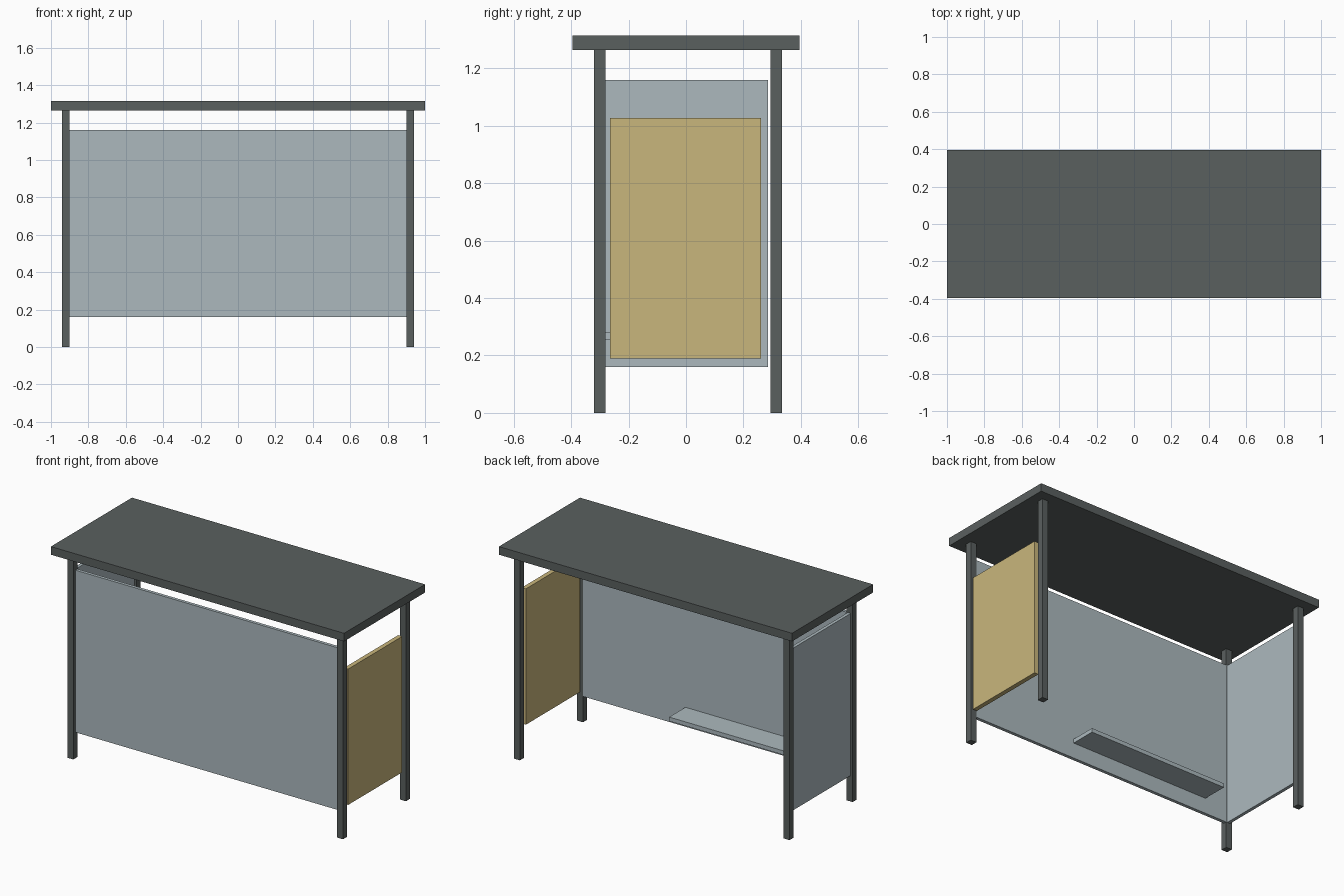
import bpy

if "Cube" in bpy.data.objects:
    bpy.data.objects.remove(bpy.data.objects["Cube"])


def material(name, rgb):
    """Flat colour given as sRGB 0-255, stored as linear values."""
    lin = [((c / 255 + 0.055) / 1.055) ** 2.4 for c in rgb]
    m = bpy.data.materials.new(name)
    m.diffuse_color = (*lin, 1.0)
    m.use_nodes = True
    m.node_tree.nodes["Principled BSDF"].inputs["Base Color"].default_value = m.diffuse_color
    return m


def box(name, x, y, z, mat):
    """Box spanning the given (min, max) range on each axis."""
    bpy.ops.mesh.primitive_cube_add(size=1)
    ob = bpy.context.object
    ob.name = name
    spans = (x, y, z)
    for v in ob.data.vertices:
        v.co = [lo if c < 0 else hi for c, (lo, hi) in zip(v.co, spans)]
    ob.data.materials.append(mat)
    return ob


frame = material("dark_grey_metal", (90, 96, 95))
glass = material("pale_blue_glass", (172, 185, 190))
board = material("tan_board", (201, 182, 124))

# Flat roof slab
box("roof", (-1.0, 1.0), (-0.395, 0.395), (1.265, 1.315), frame)

# Four square corner posts
for side, x in (("left", (-0.94, -0.90)), ("right", (0.90, 0.94))):
    for end, y in (("front", (-0.32, -0.281)), ("back", (0.294, 0.334))):
        box(f"post_{end}_{side}", x, y, (0.0, 1.265), frame)

# Glazed long wall and glazed end wall
box("long_glass_wall", (-0.90, 0.90), (-0.30, -0.28), (0.16, 1.16), glass)
box("end_glass_wall", (-0.927, -0.907), (-0.281, 0.286), (0.16, 1.16), glass)

# Advertising board at the opposite end
box("end_board", (0.909, 0.937), (-0.265, 0.262), (0.19, 1.028), board)

# Bench fixed to the long wall
box("bench", (-0.75, 0.20), (-0.28, -0.122), (0.255, 0.28), glass)
